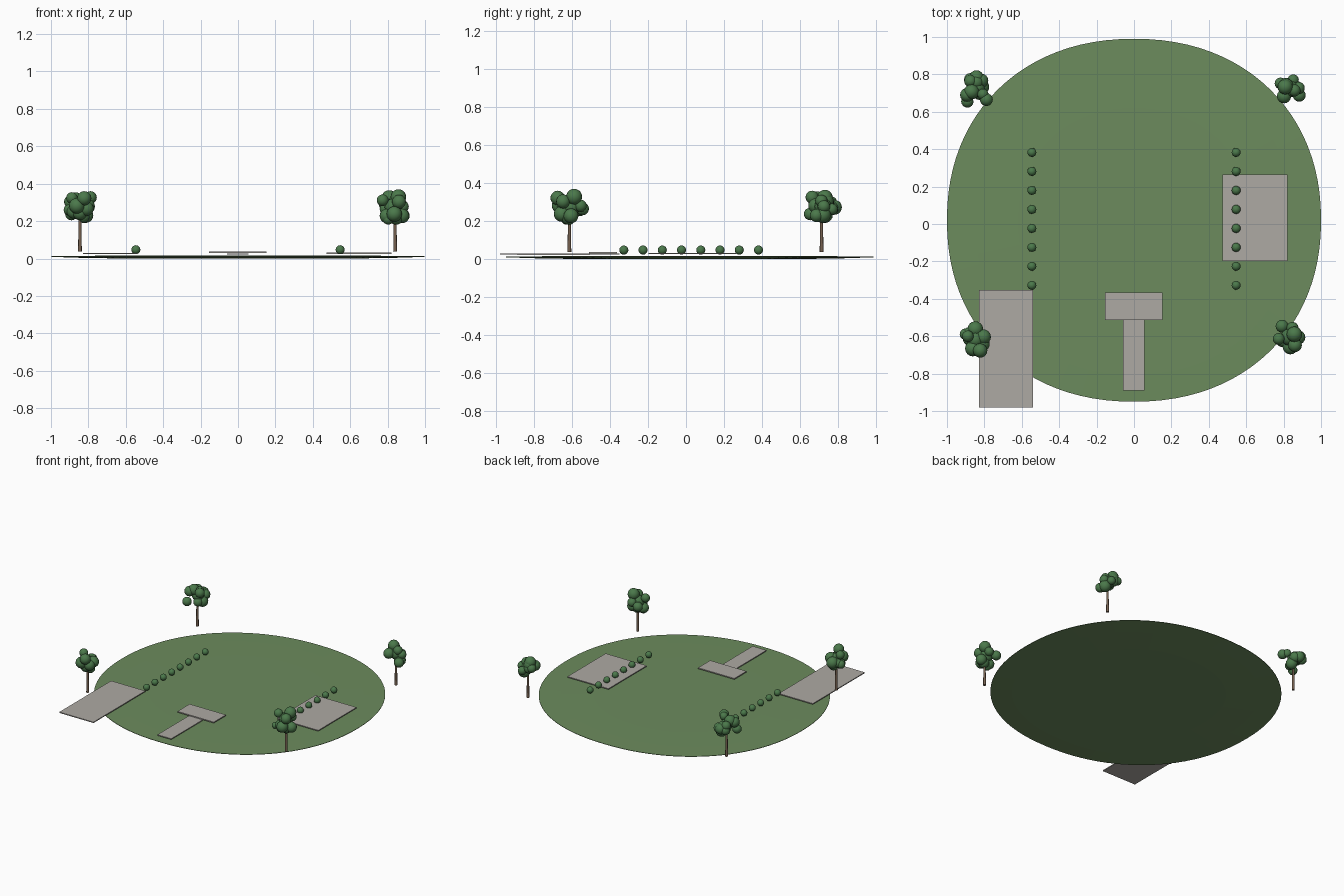
import bpy, bmesh, math, random
from mathutils import Vector, Matrix

if "Cube" in bpy.data.objects:
    bpy.data.objects.remove(bpy.data.objects["Cube"])

random.seed(11)


def material(name, rgb):
    m = bpy.data.materials.new(name)
    m.diffuse_color = (*rgb, 1)
    m.use_nodes = True
    m.node_tree.nodes["Principled BSDF"].inputs["Base Color"].default_value = m.diffuse_color
    return m


GRASS = material("grass", (0.15, 0.26, 0.11))
LEAF = material("leaf", (0.07, 0.19, 0.07))
BARK = material("bark", (0.18, 0.12, 0.08))
PAVING = material("paving", (0.42, 0.40, 0.37))


def add_object(name, bm, mat, smooth=False):
    bmesh.ops.recalc_face_normals(bm, faces=bm.faces[:])
    for f in bm.faces:
        f.smooth = smooth
    me = bpy.data.meshes.new(name)
    bm.to_mesh(me)
    bm.free()
    me.materials.append(mat)
    ob = bpy.data.objects.new(name, me)
    bpy.context.collection.objects.link(ob)
    return ob


def ball(bm, centre, r, u=16, v=10):
    bmesh.ops.create_uvsphere(bm, u_segments=u, v_segments=v, radius=r,
                              matrix=Matrix.Translation(centre))


def slab(name, x0, x1, y0, y1, z0, z1):
    bm = bmesh.new()
    size = Matrix.Diagonal((x1 - x0, y1 - y0, z1 - z0, 1))
    mid = Matrix.Translation(((x0 + x1) / 2, (y0 + y1) / 2, (z0 + z1) / 2))
    bmesh.ops.create_cube(bm, size=1, matrix=mid @ size)
    add_object(name, bm, PAVING)


# Lawn: thin rounded disc, slightly thicker towards the middle
def superellipse(a, scale):
    c, s, p = math.cos(a), math.sin(a), 2 / 2.15
    return (scale * math.copysign(abs(c) ** p, c),
            0.02 + 0.97 * scale * math.copysign(abs(s) ** p, s))


bm = bmesh.new()
N = 96
profile = [(0.62, 0.0), (0.85, 0.004), (1.0, 0.009),
           (1.0, 0.012), (0.85, 0.014), (0.62, 0.016)]
rings = [[bm.verts.new((*superellipse(2 * math.pi * i / N, s), z))
          for i in range(N)] for s, z in profile]
for a, b in zip(rings, rings[1:]):
    for i in range(N):
        j = (i + 1) % N
        bm.faces.new((a[i], a[j], b[j], b[i]))
bm.faces.new(rings[0][::-1])
bm.faces.new(rings[-1])
add_object("lawn", bm, GRASS)

# Paving
slab("driveway", -0.83, -0.54, -0.98, -0.352, 0.023, 0.030)
slab("patio", 0.472, 0.82, -0.198, 0.265, 0.025, 0.032)
slab("front_path", -0.06, 0.057, -0.89, -0.51, 0.021, 0.028)
slab("front_landing", -0.155, 0.153, -0.512, -0.365, 0.029, 0.037)

# Two rows of round shrubs
for side, x in (("left", -0.546), ("right", 0.546)):
    for i in range(8):
        bm = bmesh.new()
        ball(bm, (x, -0.328 + i * 0.1015, 0.047), 0.024)
        add_object(f"{side}_shrub_{i + 1}", bm, LEAF, True)


# Tree: slim trunk and a crown of leaf balls fitted to a box
def tree(name, x, y, lo, hi, count):
    bm = bmesh.new()
    bmesh.ops.create_cone(bm, cap_ends=True, segments=12, radius1=0.010,
                          radius2=0.007, depth=0.21,
                          matrix=Matrix.Translation((x, y, 0.143)))
    ob = add_object(name + "_trunk", bm, BARK)
    for f in ob.data.polygons:
        f.use_smooth = len(f.vertices) == 4

    balls = []
    for i in range(count):
        d = Vector([random.gauss(0, 1) for _ in range(3)]).normalized()
        balls.append((d * random.uniform(0.55, 1), random.uniform(0.029, 0.043)))
    lo, hi = Vector(lo), Vector(hi)
    pmin = [min(p[k] for p, r in balls) for k in range(3)]
    pmax = [max(p[k] for p, r in balls) for k in range(3)]
    bm = bmesh.new()
    for p, r in balls:
        c = [lo[k] + r + (p[k] - pmin[k]) / (pmax[k] - pmin[k])
             * (hi[k] - lo[k] - 2 * r) for k in range(3)]
        ball(bm, c, r)
    ball(bm, (lo + hi) / 2, 0.045)
    add_object(name + "_crown", bm, LEAF, True)


tree("back_left_tree", -0.845, 0.715, (-0.93, 0.622, 0.19), (-0.755, 0.822, 0.36), 12)
tree("back_right_tree", 0.84, 0.715, (0.752, 0.645, 0.19), (0.918, 0.80, 0.365), 10)
tree("front_left_tree", -0.845, -0.615, (-0.932, -0.715, 0.19), (-0.765, -0.52, 0.36), 11)
tree("front_right_tree", 0.84, -0.615, (0.742, -0.697, 0.18), (0.916, -0.512, 0.37), 11)
